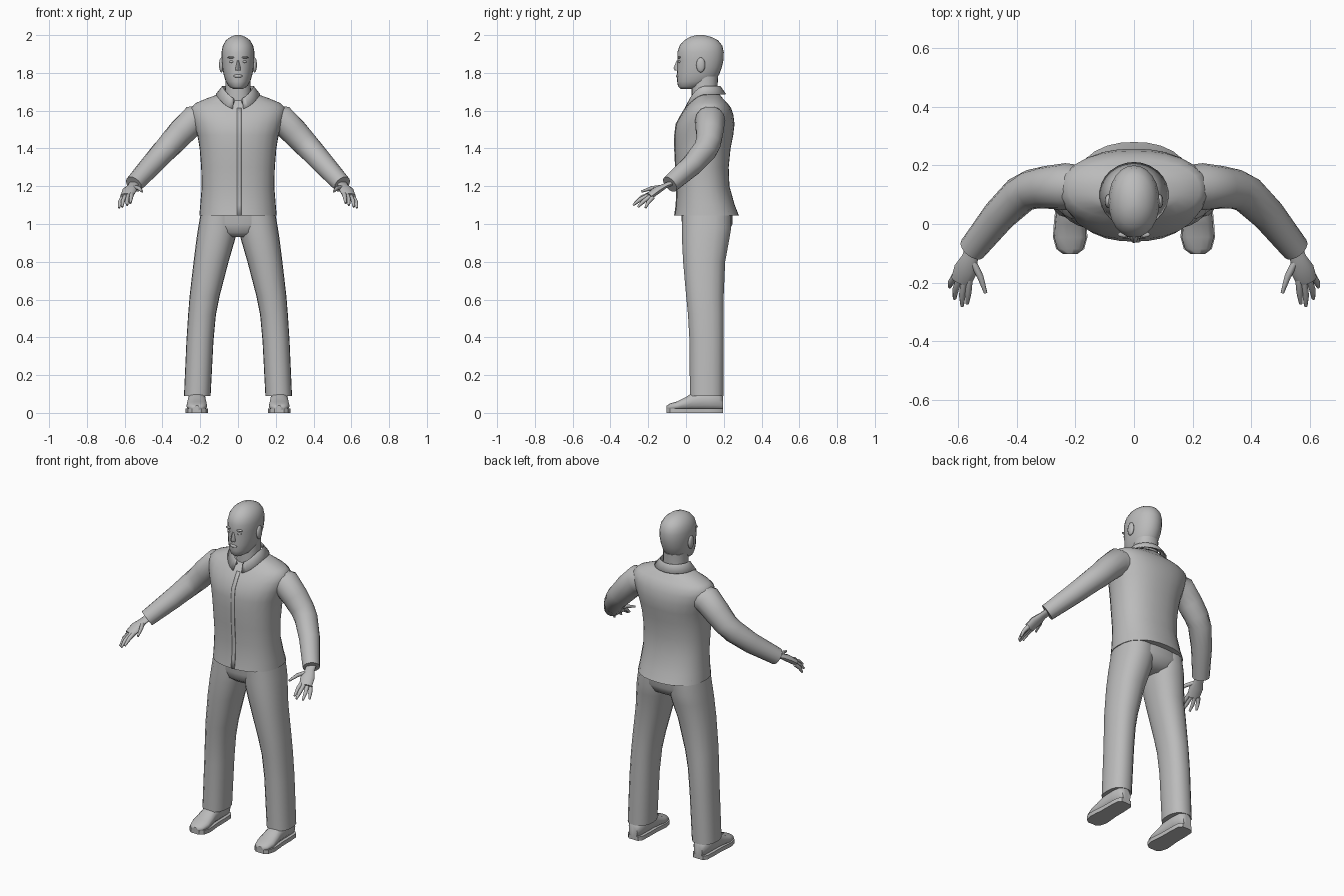
import bpy, bmesh, math
from mathutils import Vector

if "Cube" in bpy.data.objects:
    bpy.data.objects.remove(bpy.data.objects["Cube"])

grey = bpy.data.materials.new("plain_grey")
grey.diffuse_color = (0.5, 0.5, 0.5, 1)
grey.use_nodes = True
grey.node_tree.nodes["Principled BSDF"].inputs["Base Color"].default_value = grey.diffuse_color


def finish(name, bm, angle=50):
    bmesh.ops.recalc_face_normals(bm, faces=bm.faces)
    for f in bm.faces:
        f.smooth = True
    me = bpy.data.meshes.new(name)
    bm.to_mesh(me)
    bm.free()
    me.set_sharp_from_angle(angle=math.radians(angle))
    me.materials.append(grey)
    ob = bpy.data.objects.new(name, me)
    bpy.context.collection.objects.link(ob)
    return ob


def loft(name, rings, angle=50):
    """Skin a list of closed rings and cap both ends."""
    bm = bmesh.new()
    rows = [[bm.verts.new(p) for p in r] for r in rings]
    n = len(rows[0])
    for a, b in zip(rows, rows[1:]):
        for i in range(n):
            j = (i + 1) % n
            bm.faces.new((a[i], a[j], b[j], b[i]))
    bm.faces.new(rows[0])
    bm.faces.new(rows[-1])
    return finish(name, bm, angle)


def oval(c, u, v, n=20, p=2.0):
    """Superellipse around c with half-axis vectors u and v."""
    pts = []
    for i in range(n):
        a = 2 * math.pi * i / n
        ca, sa = math.cos(a), math.sin(a)
        k = (abs(ca) ** p + abs(sa) ** p) ** (-1 / p)
        pts.append(Vector(c) + Vector(u) * (ca * k) + Vector(v) * (sa * k))
    return pts


def level(z, x0, x1, y0, y1, n=20, p=2.2):
    return oval(((x0 + x1) / 2, (y0 + y1) / 2, z),
                ((x1 - x0) / 2, 0, 0), (0, (y1 - y0) / 2, 0), n, p)


def tube(name, path, n=14, flat=1.0):
    """Tube through (x, y, z, radius) points; flat scales the thickness."""
    pts = [Vector(q[:3]) for q in path]
    rings = []
    for i, q in enumerate(path):
        t = (pts[min(i + 1, len(pts) - 1)] - pts[max(i - 1, 0)]).normalized()
        u = t.cross(Vector((0, 0, 1))).normalized()
        rings.append(oval(pts[i], u * q[3], u.cross(t) * q[3] * flat, n))
    return loft(name, rings)


def blob(name, c, s):
    bm = bmesh.new()
    bmesh.ops.create_uvsphere(bm, u_segments=12, v_segments=8, radius=1)
    for v in bm.verts:
        v.co = Vector(c) + Vector([v.co[k] * s[k] for k in range(3)])
    return finish(name, bm, 80)


# Jacket body: height, half width, front y, back y
body = [(1.045, .205, -.06, .28), (1.10, .20, -.052, .258), (1.20, .192, -.048, .23),
        (1.30, .195, -.055, .226), (1.40, .203, -.06, .236), (1.47, .215, -.06, .25),
        (1.53, .235, -.052, .257), (1.58, .25, -.025, .25), (1.615, .25, -.003, .238),
        (1.64, .225, .018, .22), (1.665, .165, .04, .195), (1.69, .095, .05, .175)]
loft("jacket_body", [level(z, -w, w, a, b, 28, 2.3) for z, w, a, b in body])

# Front placket strip
bm = bmesh.new()
rows = [[bm.verts.new((x, y - .003, z)) for x in (-.004, .018)]
        for z, w, y, _ in body[:9]]
for a, b in zip(rows, rows[1:]):
    bm.faces.new((a[0], a[1], b[1], b[0]))
finish("jacket_placket", bm).modifiers.new("thickness", "SOLIDIFY").thickness = .004

# Folded collar, open at the front
bm = bmesh.new()
rows = []
for i in range(25):
    a = math.radians(14 + 332 * i / 24)
    s, c = math.sin(a), math.cos(a)
    z = 1.73 - .07 * max(0, c) ** 2
    rows.append([bm.verts.new((.078 * s, .10 - .08 * c, z - .03)),
                 bm.verts.new((.084 * s, .10 - .083 * c, z)),
                 bm.verts.new((.118 * s, .10 - .112 * c, z - .042 - .012 * max(0, c)))])
for a, b in zip(rows, rows[1:]):
    for k in (0, 1):
        bm.faces.new((a[k], a[k + 1], b[k + 1], b[k]))
finish("collar", bm).modifiers.new("thickness", "SOLIDIFY").thickness = .006

# Neck
loft("neck", [level(z, -w, w, a, b) for z, w, a, b in
              [(1.62, .075, .03, .17), (1.70, .068, .03, .165), (1.78, .066, .03, .17)]])

# Head, chin to crown
head = [(1.715, .026, -.028, .035), (1.728, .048, -.042, .10), (1.755, .065, -.047, .15),
        (1.79, .076, -.048, .175), (1.83, .083, -.046, .19), (1.87, .086, -.046, .199),
        (1.91, .087, -.046, .20), (1.945, .08, -.034, .192), (1.972, .064, -.01, .17),
        (1.99, .041, .02, .135), (2.0, .014, .055, .095)]
loft("head", [level(z, -w, w, a, b, 24, 2.1) for z, w, a, b in head], 70)

# Nose, lips, brows, eyes and ears
loft("nose", [level(1.865, -.006, .006, -.05, -.02, 8), level(1.825, -.014, .014, -.066, -.02, 8),
              level(1.812, -.015, .015, -.06, -.02, 8)])
blob("lips", (0, -.044, 1.783), (.024, .010, .009))
for s in (1, -1):
    side = "left" if s > 0 else "right"
    blob(side + "_eye", (s * .033, -.034, 1.86), (.013, .008, .007))
    blob(side + "_brow", (s * .034, -.036, 1.882), (.022, .010, .006))
    blob(side + "_ear", (s * .088, .078, 1.842), (.012, .024, .04))

# Trouser seat
loft("trouser_seat", [level(z, -w, w, a, b, 24, 2.4) for z, w, a, b in
                      [(1.08, .192, -.025, .245), (1.0, .205, -.022, .246),
                       (.955, .16, -.012, .225), (.93, .07, .02, .18)]])

for s in (1, -1):
    side = "left" if s > 0 else "right"

    # Trouser leg
    leg = [(1.07, .0, .195, -.022, .24), (.98, .003, .211, -.022, .24),
           (.92, .015, .22, -.022, .23), (.80, .05, .235, -.016, .208),
           (.62, .097, .256, 0, .20), (.52, .117, .264, .01, .20),
           (.38, .13, .273, .018, .20), (.09, .145, .286, .02, .198)]
    loft(side + "_trouser_leg", [level(z, s * a, s * b, c, d, 18, 2.4)
                                 for z, a, b, c, d in leg])

    # Shoe upper: y, half width, top height, then sole outline
    x = s * .218
    upper = [(-.102, .022, .038), (-.085, .044, .05), (-.045, .055, .062), (0, .052, .085),
             (.04, .048, .11), (.12, .047, .12), (.175, .044, .115), (.196, .028, .09)]
    loft(side + "_shoe", [oval((x, y, (h + .012) / 2), (w, 0, 0), (0, 0, (h - .012) / 2), 14, 2.4)
                          for y, w, h in upper])
    outline = [(x + w + .004, y) for y, w, h in upper]
    outline += [(x - w - .004, y) for y, w, h in reversed(upper)]
    loft(side + "_sole", [[(px, py, z) for px, py in outline] for z in (0, .024)], 35)

    # Sleeve
    sleeve = [(.14, .125, 1.565, .07), (.235, .128, 1.55, .08), (.30, .125, 1.485, .073),
              (.35, .118, 1.43, .068), (.388, .10, 1.39, .065), (.46, .03, 1.31, .058),
              (.552, -.085, 1.21, .048)]
    tube(side + "_sleeve", [(s * a, b, c, r) for a, b, c, r in sleeve])

    # Hand: palm, then fingers and thumb
    palm = [(.545, -.07, 1.22, .027), (.56, -.115, 1.20, .028),
            (.575, -.155, 1.178, .04), (.59, -.195, 1.147, .036)]
    tube(side + "_palm", [(s * a, b, c, r) for a, b, c, r in palm], 12, .5)
    digits = {"index": ((.563, -.19, 1.16), (.566, -.235, 1.14), (.57, -.272, 1.11)),
              "middle": ((.58, -.195, 1.153), (.587, -.245, 1.128), (.587, -.28, 1.10)),
              "ring": ((.597, -.19, 1.146), (.61, -.225, 1.12), (.613, -.255, 1.09)),
              "little": ((.61, -.175, 1.142), (.625, -.20, 1.115), (.63, -.215, 1.085)),
              "thumb": ((.55, -.13, 1.195), (.525, -.18, 1.19), (.507, -.235, 1.172))}
    for d, (a, b, c) in digits.items():
        tube(side + "_" + d + "_digit", [(s * q[0], q[1], q[2], r) for q, r in
                                         ((a, .012), (b, .011), (c, .006))], 8)
